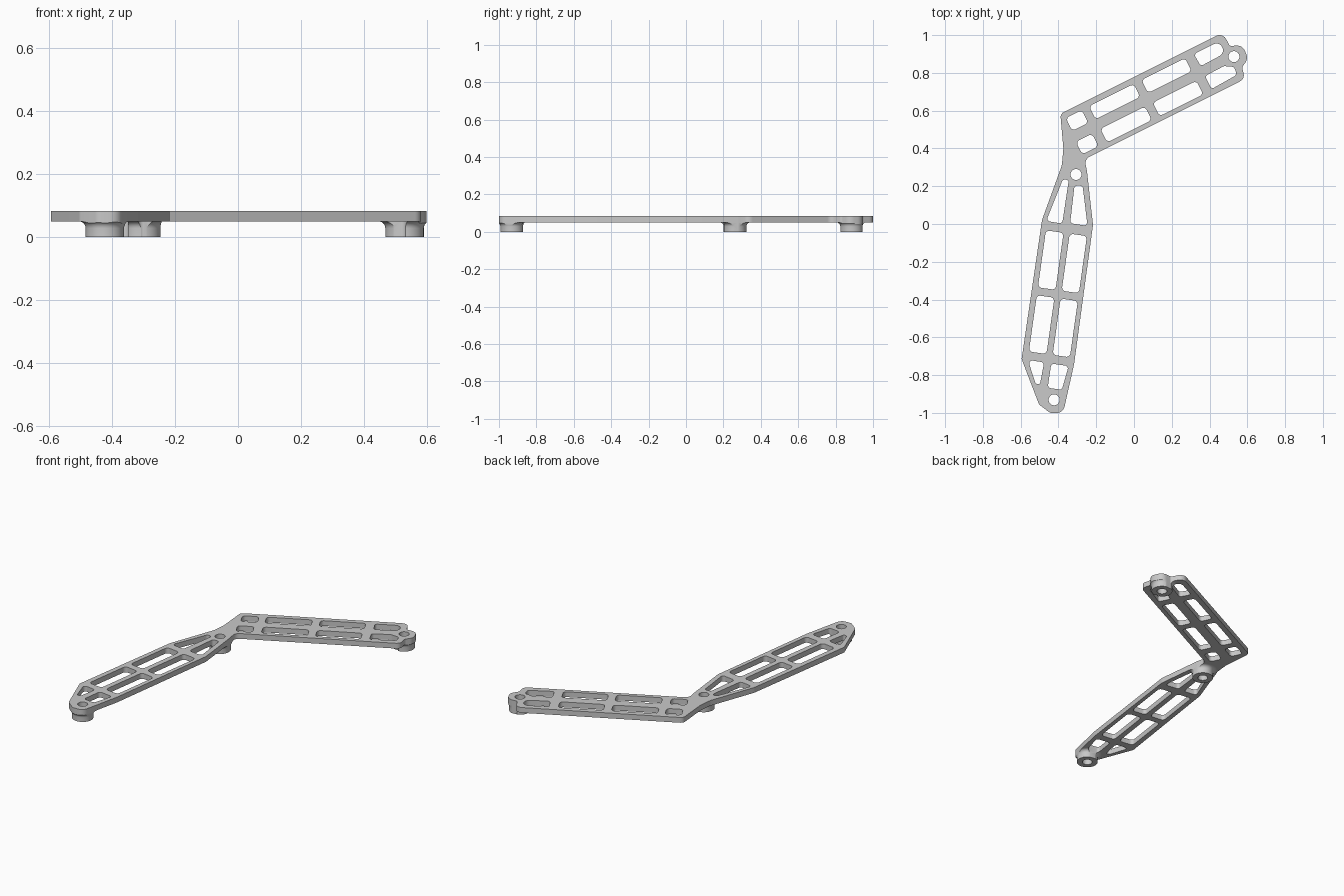
import bpy, bmesh, math
from mathutils import Vector

cube = bpy.data.objects.get("Cube")
if cube:
    bpy.data.objects.remove(cube, do_unlink=True)

grey = bpy.data.materials.new("light_grey")
grey.use_nodes = True
tint = (0.585, 0.585, 0.585, 1)
grey.diffuse_color = tint
grey.node_tree.nodes["Principled BSDF"].inputs["Base Color"].default_value = tint

BOTTOM, TOP = 0.05, 0.083
SCREWS = [(0.529, 0.886), (-0.307, 0.262), (-0.423, -0.931)]


def rounded(points, steps=6):
    """Replace each (x, y, radius) corner by a tangent arc."""
    out = []
    for i, (x, y, r) in enumerate(points):
        p = Vector((x, y))
        a = Vector(points[i - 1][:2]) - p
        b = Vector(points[(i + 1) % len(points)][:2]) - p
        half = a.angle(b) / 2
        t = min(r / math.tan(half), 0.48 * a.length, 0.48 * b.length)
        a.normalize()
        b.normalize()
        centre = p + (a + b).normalized() * t / math.cos(half)
        radius = t * math.tan(half)
        start, end = (p + a * t - centre).normalized(), (p + b * t - centre).normalized()
        out += [centre + radius * start.slerp(end, k / steps) for k in range(steps + 1)]
    return out


def circle(centre, r, n=32):
    return [Vector(centre) + r * Vector((math.cos(k * math.tau / n), math.sin(k * math.tau / n)))
            for k in range(n)]


def slot(axis, side, u0, u1, v0, v1, r=0.02):
    """Rounded rectangle in the frame of an arm."""
    corners = [axis * u + side * v for u, v in ((u0, v0), (u1, v0), (u1, v1), (u0, v1))]
    return rounded([(c.x, c.y, r) for c in corners])


def prism(name, loops, z0, z1):
    """Extrude an outline with holes between two heights."""
    curve = bpy.data.curves.new(name, 'CURVE')
    curve.dimensions, curve.fill_mode = '2D', 'BOTH'
    curve.extrude = (z1 - z0) / 2
    for loop in loops:
        spline = curve.splines.new('POLY')
        spline.points.add(len(loop) - 1)
        for point, co in zip(spline.points, loop):
            point.co = (co.x, co.y, 0, 1)
        spline.use_cyclic_u = True
    temp = bpy.data.objects.new(name + "_curve", curve)
    bpy.context.collection.objects.link(temp)
    graph = bpy.context.evaluated_depsgraph_get()
    mesh = bpy.data.meshes.new_from_object(temp.evaluated_get(graph))
    bpy.data.objects.remove(temp, do_unlink=True)
    bm = bmesh.new()
    bm.from_mesh(mesh)
    bmesh.ops.remove_doubles(bm, verts=bm.verts, dist=1e-5)
    bmesh.ops.translate(bm, verts=bm.verts, vec=(0, 0, (z0 + z1) / 2))
    return finish(name, bm, mesh)


def finish(name, bm, mesh):
    bmesh.ops.recalc_face_normals(bm, faces=bm.faces)
    bm.to_mesh(mesh)
    bm.free()
    mesh.materials.clear()
    mesh.materials.append(grey)
    obj = bpy.data.objects.new(name, mesh)
    bpy.context.collection.objects.link(obj)
    return obj


def smooth(obj):
    bpy.ops.object.select_all(action='DESELECT')
    bpy.context.view_layer.objects.active = obj
    obj.select_set(True)
    bpy.ops.object.shade_smooth_by_angle(angle=math.radians(30))


# Outer contour of the bent plate
outline = rounded([
    (-0.39, 0.5835, 0.03), (0.47, 1.0135, 0.04), (0.507, 0.942, 0.015),
    (0.574, 0.947, 0.05), (0.605, 0.875, 0.05), (0.572, 0.83, 0.02),
    (0.587, 0.768, 0.035), (-0.262, 0.343, 0.04), (-0.249, 0.28, 0.03),
    (-0.217, -0.005, 0.08), (-0.317, -0.741, 0.1), (-0.375, -1.0, 0.06),
    (-0.445, -1.0, 0.03), (-0.503, -0.955, 0.02), (-0.595, -0.715, 0.02),
    (-0.487, 0.021, 0.06), (-0.382, 0.31, 0.1), (-0.374, 0.4, 0.1)])

# Windows of the upper arm
e = Vector((2, 1)).normalized()
n = Vector((-e.y, e.x))
holes = [slot(e, n, -0.072, 0.023, 0.587, 0.663), slot(e, n, -0.08, 0.015, 0.452, 0.527)]
for u0, u1 in ((0.066, 0.33), (0.376, 0.635)):
    for v0, v1 in ((0.587, 0.664), (0.45, 0.53)):
        holes.append(slot(e, n, u0, u1, v0, v1))
holes.append(rounded([(0.317, 0.899, 0.015), (0.452, 0.967, 0.04),
                      (0.482, 0.905, 0.04), (0.354, 0.836, 0.015)]))
holes.append(rounded([(0.376, 0.783, 0.015), (0.476, 0.836, 0.02), (0.53, 0.832, 0.02),
                      (0.545, 0.79, 0.02), (0.41, 0.714, 0.015)]))

# Windows of the lower arm
d = Vector((math.sin(math.radians(8)), math.cos(math.radians(8))))
s = Vector((d.y, -d.x))
for u0, u1 in ((-0.403, -0.098), (-0.746, -0.445)):
    for v0, v1 in ((-0.457, -0.363), (-0.33, -0.238)):
        holes.append(slot(d, s, u0, u1, v0, v1))
for corners in (
        ((-0.377, 0.235), (-0.345, 0.235), (-0.38, 0.002), (-0.465, 0.016)),
        ((-0.315, 0.203), (-0.272, 0.203), (-0.246, -0.01), (-0.338, 0.004)),
        ((-0.562, -0.719), (-0.476, -0.733), (-0.498, -0.85), (-0.521, -0.845)),
        ((-0.438, -0.739), (-0.346, -0.752), (-0.382, -0.878), (-0.457, -0.867))):
    holes.append(rounded([(x, y, 0.016) for x, y in corners]))

loops = [outline] + holes + [circle(c, 0.029) for c in SCREWS]
plate = prism("bent_plate", loops, BOTTOM, TOP)
smooth(plate)

# Standoff bosses with a flared root, trimmed to the plate contour
trim = prism("boss_trim", loops, -0.05, BOTTOM)
trim.hide_render = True
for name, (cx, cy) in zip(("tip_boss", "elbow_boss", "foot_boss"), SCREWS):
    r, flare, seg = 0.061, 0.022, 40
    profile = [(r, 0)] + [(r + flare * (1 - math.cos(a)), BOTTOM - flare + flare * math.sin(a))
                          for a in (k * math.pi / 12 for k in range(7))]
    profile.append((profile[-1][0], BOTTOM + 0.01))
    bm = bmesh.new()
    rings = [[bm.verts.new((cx + q * math.cos(k * math.tau / seg),
                            cy + q * math.sin(k * math.tau / seg), z)) for k in range(seg)]
             for q, z in profile]
    for lo, hi in zip(rings, rings[1:]):
        for k in range(seg):
            bm.faces.new((lo[k - 1], lo[k], hi[k], hi[k - 1]))
    bm.faces.new(rings[0])
    bm.faces.new(rings[-1])
    boss = finish(name, bm, bpy.data.meshes.new(name))
    cut = boss.modifiers.new("trim", 'BOOLEAN')
    cut.operation, cut.solver, cut.object = 'INTERSECT', 'EXACT', trim
    bpy.context.view_layer.objects.active = boss
    bpy.ops.object.modifier_apply(modifier="trim")
    smooth(boss)
bpy.data.objects.remove(trim, do_unlink=True)
